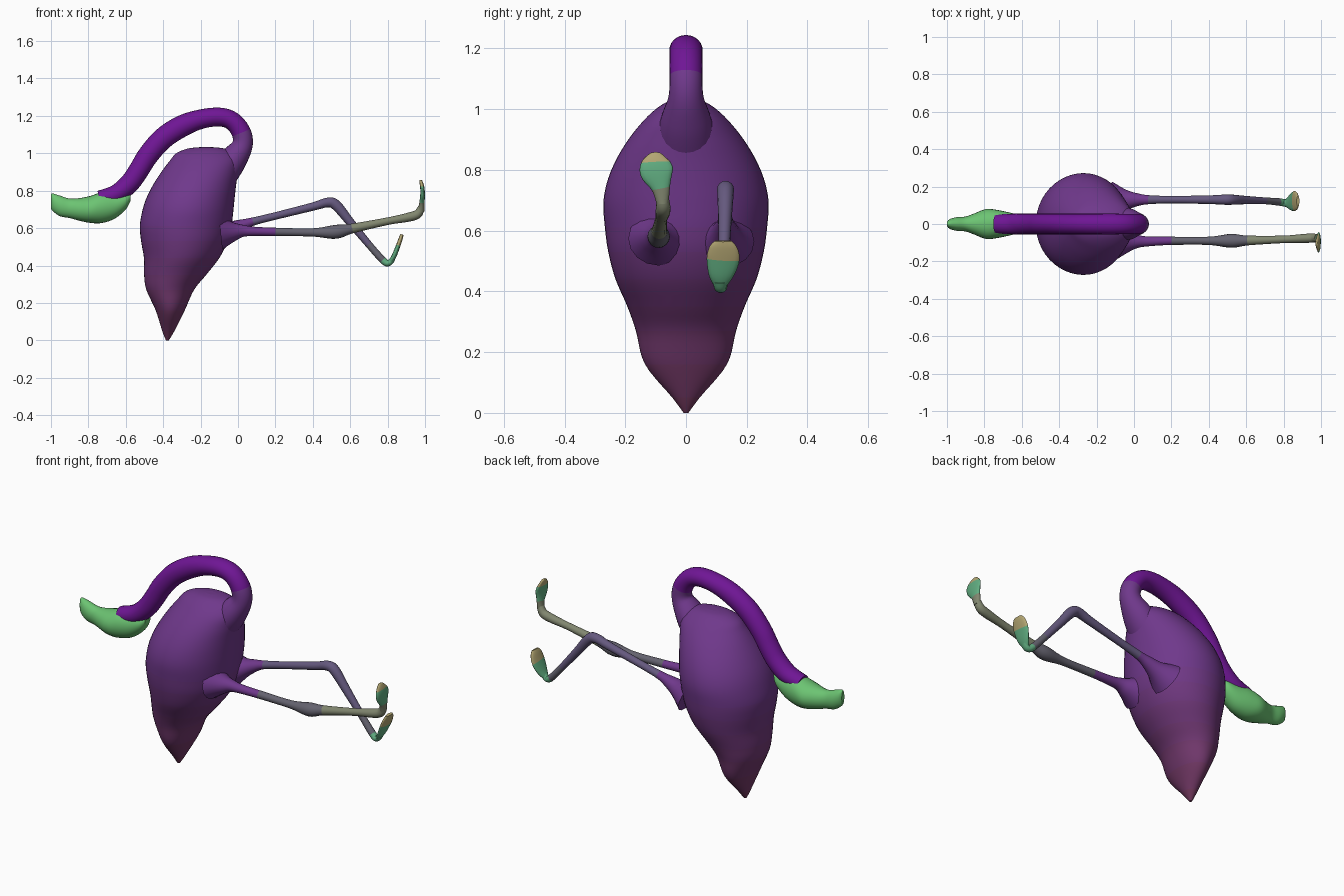
import bpy, bmesh, math
from mathutils import Vector

PURPLE = (0.16, 0.04, 0.26)
NECK = (0.16, 0.008, 0.30)
GREEN = (0.15, 0.55, 0.17)
GREY = (0.13, 0.125, 0.16)
OLIVE = (0.22, 0.24, 0.16)
VIOLET = (0.13, 0.10, 0.21)
TEAL = (0.12, 0.42, 0.22)
TAN = (0.45, 0.38, 0.17)


def material(name, rgb):
    m = bpy.data.materials.new(name)
    m.diffuse_color = (*rgb, 1)
    return m


def spline(keys, steps):
    """Catmull-Rom through tuples of (x, y, z, side radius, normal radius)."""
    out = []
    n = len(keys)
    for i in range(n - 1):
        a, b, c, d = (keys[max(0, min(n - 1, i + k))] for k in (-1, 0, 1, 2))
        for s in range(steps):
            t = s / steps
            out.append([0.5 * (2 * q + (r - p) * t + (2 * p - 5 * q + 4 * r - w) * t * t
                               + (3 * q - p - 3 * r + w) * t ** 3)
                        for p, q, r, w in zip(a, b, c, d)])
    out.append(list(keys[-1]))
    return out


def loft(name, keys, colours, axis=None, sides=24, steps=5):
    """Skin oval rings along a path; colours = [(first key index, rgb), ...]."""
    rows = spline(keys, steps)
    bm = bmesh.new()
    rings = []
    for i, (x, y, z, rs, rn) in enumerate(rows):
        p = Vector((x, y, z))
        if axis:
            t = Vector(axis)
        else:
            t = (Vector(rows[min(i + 1, len(rows) - 1)][:3])
                 - Vector(rows[max(i - 1, 0)][:3])).normalized()
        nrm = t.cross(Vector((0, 1, 0))).normalized()
        side = nrm.cross(t)
        rings.append([bm.verts.new(p + side * max(rs, 0.003) * math.cos(2 * math.pi * k / sides)
                                   + nrm * max(rn, 0.003) * math.sin(2 * math.pi * k / sides))
                      for k in range(sides)])
    for i in range(len(rings) - 1):
        slot = sum(1 for start, _ in colours if start * steps <= i) - 1
        for k in range(sides):
            j = (k + 1) % sides
            f = bm.faces.new((rings[i][k], rings[i][j], rings[i + 1][j], rings[i + 1][k]))
            f.material_index = slot
            f.smooth = True
    bm.faces.new(rings[0])
    bm.faces.new(rings[-1]).material_index = len(colours) - 1
    bmesh.ops.recalc_face_normals(bm, faces=bm.faces)
    me = bpy.data.meshes.new(name)
    bm.to_mesh(me)
    bm.free()
    for n, (_, rgb) in enumerate(colours):
        me.materials.append(material(f"{name}_colour_{n}", rgb))
    ob = bpy.data.objects.new(name, me)
    bpy.context.collection.objects.link(ob)
    return ob


# body: (z, left x, right x, half depth)
profile = [(0, -.385, -.37, .008), (.05, -.405, -.34, .045), (.16, -.44, -.285, .135),
           (.27, -.49, -.235, .165), (.35, -.502, -.17, .193), (.44, -.503, -.10, .232),
           (.53, -.518, -.055, .256), (.61, -.525, -.035, .267), (.69, -.512, -.025, .272),
           (.76, -.49, -.018, .26), (.83, -.455, -.01, .232), (.90, -.41, .0, .19),
           (.96, -.365, .005, .142), (1.0, -.33, -.02, .10), (1.025, -.27, -.07, .06),
           (1.033, -.20, -.14, .02)]
body_keys = [((a + b) / 2, 0, z, d, (b - a) / 2) for z, a, b, d in profile]
low = Vector((0.17, 0.04, 0.11))
bands = [(i, tuple(low.lerp(Vector(PURPLE), i / 7))) for i in range(8)]
loft("body", body_keys, bands, axis=(0, 0, 1), sides=48)

# neck
neck = [(-.10, .86, .10, .08), (-.03, .96, .085, .075), (.022, 1.04, .058, .056),
        (.018, 1.11, .054, .052), (-.03, 1.172, .054, .05), (-.10, 1.194, .055, .05),
        (-.20, 1.182, .055, .052), (-.30, 1.145, .055, .058), (-.40, 1.08, .055, .058),
        (-.48, .99, .055, .056), (-.53, .91, .055, .054), (-.58, .84, .055, .053),
        (-.65, .783, .055, .05), (-.74, .755, .05, .045)]
loft("neck", [(x, 0, z, s, n) for x, z, s, n in neck], [(0, PURPLE), (3, NECK)])

# head and beak
head = [(-.575, .765, .025, .02), (-.60, .745, .045, .045), (-.66, .72, .06, .07),
        (-.73, .709, .075, .082), (-.79, .70, .08, .072), (-.85, .70, .058, .06),
        (-.90, .706, .04, .052), (-.95, .718, .036, .055), (-.985, .735, .026, .049),
        (-1.0, .743, .012, .04)]
loft("head", [(x, 0, z, s, n) for x, z, s, n in head], [(0, GREEN)], axis=(-1, 0, 0))

# straight leg
near = [(-.09, -.09, .575, .10, .09), (-.03, -.092, .58, .06, .055), (.02, -.093, .585, .035, .034),
        (.08, -.093, .583, .026, .025), (.20, -.09, .58, .022, .022), (.40, -.09, .577, .022, .022),
        (.52, -.09, .58, .037, .037), (.61, -.088, .598, .026, .026), (.80, -.082, .637, .02, .02),
        (.91, -.077, .658, .024, .024), (.96, -.075, .675, .024, .024), (.98, -.077, .71, .02, .018)]
loft("straight_leg", near, [(0, PURPLE), (4, GREY), (7, OLIVE)], sides=16)
near_foot = [(.978, -.077, .69, .02, .018), (.984, -.083, .74, .031, .014),
             (.987, -.096, .79, .054, .012), (.984, -.10, .825, .048, .011),
             (.977, -.10, .852, .022, .008), (.976, -.10, .858, .01, .004)]
loft("straight_leg_foot", near_foot, [(0, OLIVE), (1, TEAL), (3, TAN)], sides=16)

# bent leg
far = [(-.11, .125, .565, .10, .09), (-.04, .128, .59, .055, .05), (.02, .13, .615, .034, .032),
       (.08, .13, .635, .024, .022), (.20, .13, .665, .02, .02), (.40, .13, .715, .023, .022),
       (.48, .13, .737, .027, .026), (.525, .13, .722, .027, .028), (.60, .128, .632, .022, .023),
       (.70, .124, .512, .018, .019), (.775, .118, .428, .02, .019), (.805, .113, .412, .02, .016),
       (.828, .112, .435, .024, .014)]
loft("bent_leg", far, [(0, PURPLE), (3, VIOLET), (9, GREY), (10, TEAL)], sides=16)
far_foot = [(.81, .112, .41, .015, .012), (.834, .115, .45, .04, .013),
            (.856, .122, .505, .054, .012), (.87, .122, .545, .046, .011),
            (.877, .122, .566, .028, .008)]
loft("bent_leg_foot", far_foot, [(0, TEAL), (2, TAN)], sides=16)
